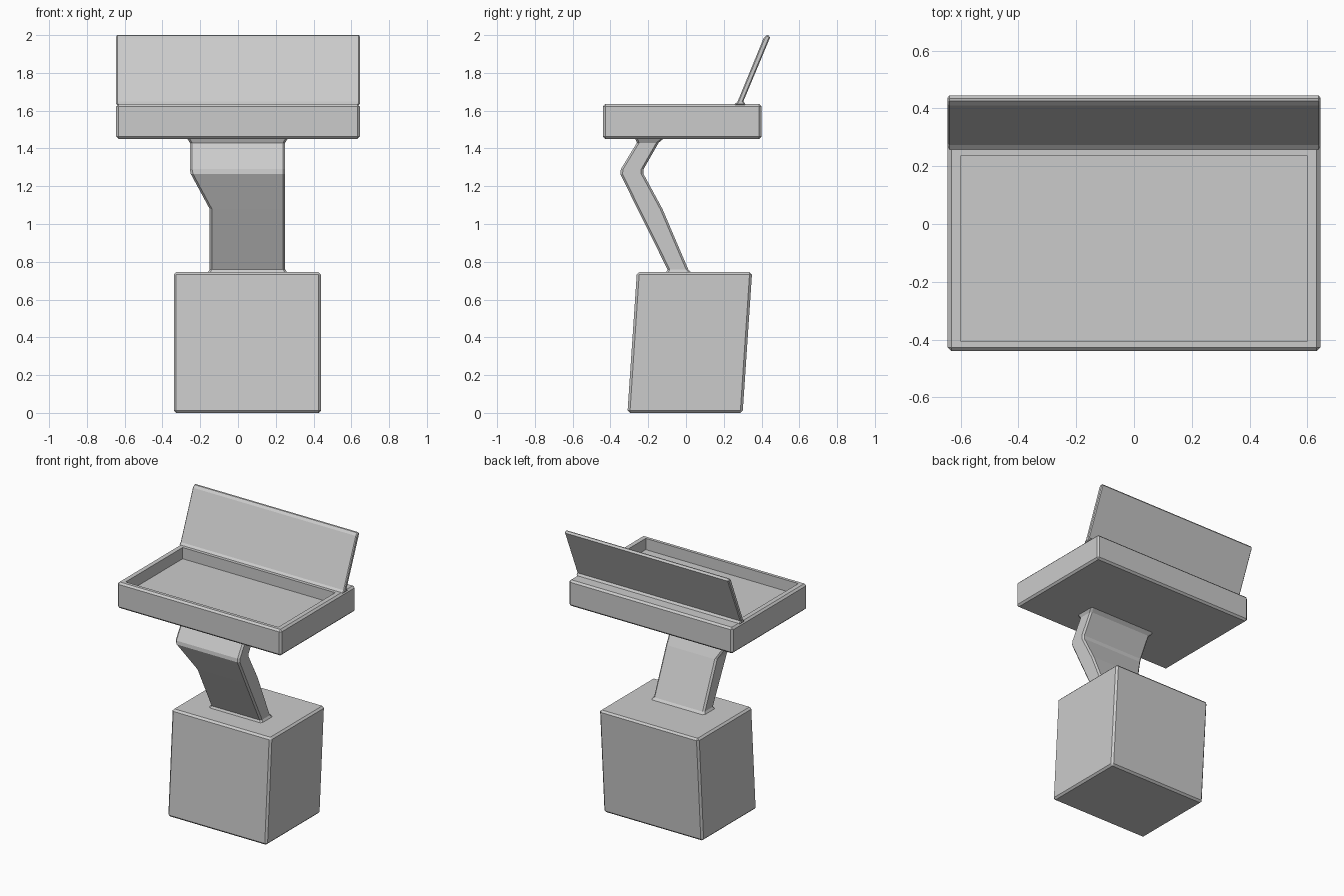
import bpy, bmesh, math

cube = bpy.data.objects.get("Cube")
if cube:
    bpy.data.objects.remove(cube, do_unlink=True)

grey = bpy.data.materials.new("light_grey")
grey.use_nodes = True
colour = (0.6, 0.6, 0.6, 1)
grey.diffuse_color = colour
grey.node_tree.nodes["Principled BSDF"].inputs["Base Color"].default_value = colour


def finish(name, bm):
    bmesh.ops.recalc_face_normals(bm, faces=bm.faces)
    mesh = bpy.data.meshes.new(name)
    bm.to_mesh(mesh)
    bm.free()
    obj = bpy.data.objects.new(name, mesh)
    bpy.context.collection.objects.link(obj)
    mesh.materials.append(grey)
    return obj


def loft(bm, rings):
    """Skin a list of equal-length point rings and cap both ends."""
    loops = [[bm.verts.new(p) for p in ring] for ring in rings]
    for a, b in zip(loops, loops[1:]):
        for i in range(len(a)):
            j = (i + 1) % len(a)
            bm.faces.new((a[i], a[j], b[j], b[i]))
    bm.faces.new(loops[0][::-1])
    bm.faces.new(loops[-1])


def chamfered(x0, x1, y0, y1, z, c):
    """Horizontal rectangle with cut corners."""
    return [(x0 + c, y0, z), (x1 - c, y0, z), (x1, y0 + c, z), (x1, y1 - c, z),
            (x1 - c, y1, z), (x0 + c, y1, z), (x0, y1 - c, z), (x0, y0 + c, z)]


def bevelled_box(x0, x1, y0, y1, z0, z1, width, shear=0):
    bm = bmesh.new()
    loft(bm, [[(x0, y0 + s, z), (x1, y0 + s, z), (x1, y1 + s, z), (x0, y1 + s, z)]
              for z, s in ((z0, 0), (z1, shear))])
    bmesh.ops.bevel(bm, geom=bm.edges[:], offset=width, segments=1,
                    affect='EDGES', profile=0.5)
    return bm


# Leaning base block
finish("base_block", bevelled_box(-0.34, 0.44, -0.31, 0.30, 0, 0.745, 0.013, 0.05))

# Bent support arm, widening upward, with flared ends
arm = bmesh.new()
sections = [  # z, left x, right x, front y, back y
    (0.735, -0.165, 0.265, -0.11, 0.035),
    (0.76, -0.15, 0.25, -0.098, 0.012),
    (1.08, -0.15, 0.25, -0.257, -0.125),
    (1.265, -0.25, 0.25, -0.348, -0.225),
    (1.29, -0.255, 0.25, -0.345, -0.225),
    (1.43, -0.255, 0.25, -0.26, -0.145),
    (1.455, -0.27, 0.265, -0.27, -0.115),
]
loft(arm, [chamfered(x0, x1, y0, y1, z, 0.012) for z, x0, x1, y0, y1 in sections])
finish("support_arm", arm)

# Tray with a recess set toward the front
bm = bevelled_box(-0.645, 0.645, -0.44, 0.40, 1.45, 1.635, 0.013)
bm.normal_update()
top = max(bm.faces, key=lambda f: f.calc_center_median().z)
bmesh.ops.inset_region(bm, faces=[top], thickness=0.02)
for v in top.verts:
    v.co.x = math.copysign(0.6, v.co.x)
    v.co.y = 0.235 if v.co.y > 0 else -0.405
floor = bmesh.ops.extrude_discrete_faces(bm, faces=[top])["faces"][0]
for v in floor.verts:
    v.co.z = 1.555
finish("tray", bm)

# Leaning back panel with a flared foot
bm = bmesh.new()
profile = [(0.253, 1.63), (0.273, 1.648), (0.41, 1.982), (0.425, 1.998), (0.435, 2.0),
           (0.445, 1.987), (0.304, 1.65), (0.318, 1.63)]
loft(bm, [[(x, y, z) for y, z in profile] for x in (-0.645, 0.645)])
panel = finish("back_panel", bm)
edge = panel.modifiers.new("edge_bevel", 'BEVEL')
edge.width = 0.006
edge.segments = 1
edge.limit_method = 'ANGLE'
edge.angle_limit = math.radians(80)
